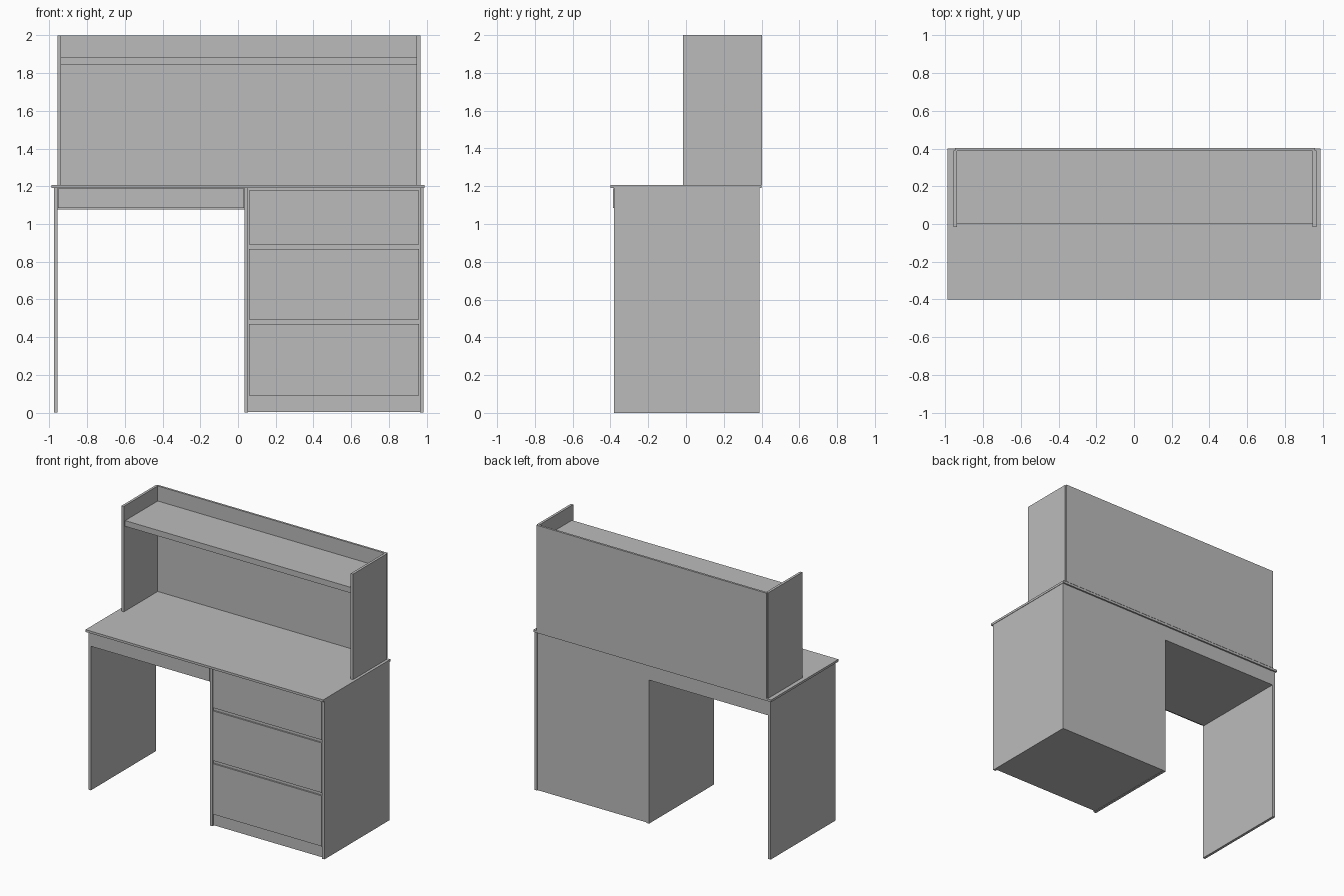
import bpy

cube = bpy.data.objects.get("Cube")
if cube:
    bpy.data.objects.remove(cube, do_unlink=True)

GREY = (0.5, 0.5, 0.5, 1)
mat = bpy.data.materials.new("plain_grey")
mat.use_nodes = True
mat.diffuse_color = GREY
mat.node_tree.nodes["Principled BSDF"].inputs["Base Color"].default_value = GREY


def board(name, x, y, z):
    """Flat board spanning the given (min, max) ranges."""
    spans = (x, y, z)
    bpy.ops.mesh.primitive_cube_add(size=1, location=[(a + b) / 2 for a, b in spans])
    ob = bpy.context.object
    ob.name = name
    ob.scale = [b - a for a, b in spans]
    bpy.ops.object.transform_apply(location=False, rotation=False, scale=True)
    ob.data.materials.append(mat)
    return ob


FRONT, BACK = -0.38, 0.39
UNDER, TOP = 1.19, 1.207

# Desktop and the three upright panels
board("desktop", (-0.988, 0.988), (-0.4, 0.4), (UNDER, TOP))
for name, x in (("left_cabinet_side", (0.965, 0.985)),
                ("inner_cabinet_side", (0.034, 0.054)),
                ("right_leg_panel", (-0.977, -0.957))):
    board(name, x, (FRONT, BACK), (0, UNDER))

# Pencil drawer under the desktop
board("pencil_drawer_box", (-0.957, 0.034), (-0.37, 0.388), (1.078, UNDER))
board("pencil_drawer_front", (-0.955, 0.032), (-0.386, -0.37), (1.086, 1.188))

# Drawer cabinet with three fronts
board("cabinet_body", (0.054, 0.965), (-0.366, 0.388), (0.003, UNDER))
for name, z in (("top_drawer", (0.89, 1.178)),
                ("middle_drawer", (0.493, 0.867)),
                ("bottom_drawer", (0.09, 0.47))):
    board(name, (0.058, 0.96), (-0.377, -0.366), z)

# Hutch standing on the desktop
for name, x in (("hutch_right_side", (-0.957, -0.938)),
                ("hutch_left_side", (0.948, 0.967))):
    board(name, x, (-0.015, 0.39), (TOP, 2))
board("hutch_back", (-0.95, 0.96), (0.386, 0.402), (TOP, 2))
board("hutch_shelf", (-0.938, 0.948), (0, 0.386), (1.844, 1.887))
